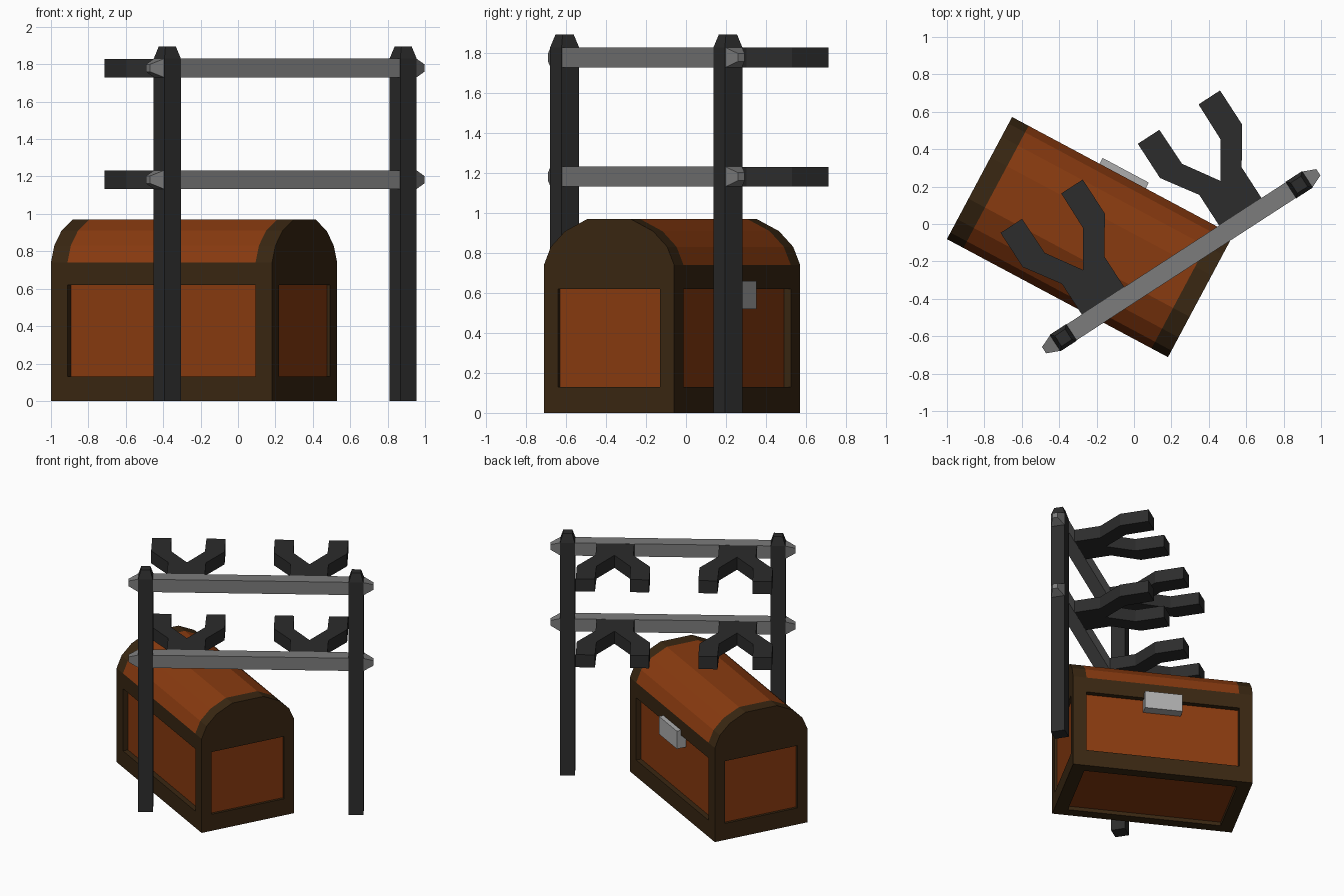
import bpy, bmesh, math
from mathutils import Matrix, Vector

if "Cube" in bpy.data.objects:
    bpy.data.objects.remove(bpy.data.objects["Cube"])


def material(name, rgb):
    m = bpy.data.materials.new(name)
    m.diffuse_color = (*rgb, 1)
    m.use_nodes = True
    m.node_tree.nodes["Principled BSDF"].inputs["Base Color"].default_value = m.diffuse_color
    return m


WOOD = material("orange_wood", (0.25, 0.043, 0.005))
TRIM = material("dark_brown_trim", (0.041, 0.020, 0.006))
IRON = material("black_iron", (0.025, 0.025, 0.025))
STEEL = material("grey_steel", (0.20, 0.20, 0.20))
LATCH = material("light_grey_metal", (0.42, 0.42, 0.42))

CHEST = Matrix.Translation((-0.235, -0.07, 0)) @ Matrix.Rotation(math.radians(-28.1), 4, 'Z')
RACK = Matrix.Translation((0.2525, -0.199, 0)) @ Matrix.Rotation(math.radians(32.97), 4, 'Z')


def finish(bm, name, mats, frame, fix_normals=True):
    bmesh.ops.remove_doubles(bm, verts=bm.verts, dist=0.0005)
    if fix_normals:
        bmesh.ops.recalc_face_normals(bm, faces=bm.faces)
    me = bpy.data.meshes.new(name)
    bm.to_mesh(me)
    bm.free()
    for m in mats:
        me.materials.append(m)
    ob = bpy.data.objects.new(name, me)
    ob.matrix_world = frame
    bpy.context.collection.objects.link(ob)
    return ob


def loft(name, rings, mat, frame):
    """Closed solid through rings of equal point count."""
    bm = bmesh.new()
    vs = [[bm.verts.new(p) for p in r] for r in rings]
    n = len(rings[0])
    for a, b in zip(vs, vs[1:]):
        for i in range(n):
            j = (i + 1) % n
            bm.faces.new((a[i], a[j], b[j], b[i]))
    bm.faces.new(vs[0][::-1])
    bm.faces.new(vs[-1])
    return finish(bm, name, [mat], frame)


def square(h):
    return [(-h, -h), (h, -h), (h, h), (-h, h)]


# ---- chest: framed walls with recessed panels, plus arched lid ----
HX, HY, WALL = 0.67, 0.37, 0.74
BAND = 0.10
bm = bmesh.new()


def framed_wall(o, u, v, w, h, side, low, high, depth):
    o, u, v = Vector(o), Vector(u), Vector(v)
    inward = v.cross(u) * depth

    def ring(x0, x1, y0, y1, d):
        return [bm.verts.new(o + u * x + v * y + d)
                for x, y in ((x0, y0), (x1, y0), (x1, y1), (x0, y1))]
    outer = ring(0, w, 0, h, inward * 0)
    inner = ring(side, w - side, low, h - high, inward * 0)
    deep = ring(side, w - side, low, h - high, inward)
    for a, b in ((outer, inner), (inner, deep)):
        for i in range(4):
            j = (i + 1) % 4
            bm.faces.new((a[i], a[j], b[j], b[i])).material_index = 1
    bm.faces.new(deep).material_index = 0


framed_wall((-HX, -HY, 0), (1, 0, 0), (0, 0, 1), 2 * HX, WALL, 0.10, 0.13, 0.12, 0.04)
framed_wall((HX, HY, 0), (-1, 0, 0), (0, 0, 1), 2 * HX, WALL, 0.10, 0.13, 0.12, 0.04)
framed_wall((HX, -HY, 0), (0, 1, 0), (0, 0, 1), 2 * HY, WALL, 0.08, 0.13, 0.12, 0.02)
framed_wall((-HX, HY, 0), (0, -1, 0), (0, 0, 1), 2 * HY, WALL, 0.08, 0.13, 0.12, 0.02)
framed_wall((-HX, HY, 0), (1, 0, 0), (0, -1, 0), 2 * HX, 2 * HY, 0.10, 0.08, 0.08, 0.03)

half = [(HY, WALL), (0.33, 0.832), (0.25, 0.91), (0.125, 0.97)]
arch = half + [(-y, z) for y, z in reversed(half)]
cuts = [-HX, -HX + BAND, HX - BAND, HX]
rings = [[bm.verts.new((x, y, z)) for y, z in arch] for x in cuts]
for k in range(3):
    for i in range(len(arch) - 1):
        f = bm.faces.new((rings[k][i], rings[k][i + 1], rings[k + 1][i + 1], rings[k + 1][i]))
        f.material_index = 0 if k == 1 else 1
for r in (rings[0], rings[-1]):
    bm.faces.new(r).material_index = 1
# join the split wall tops to the lid seams
bmesh.ops.remove_doubles(bm, verts=bm.verts, dist=0.0005)
finish(bm, "chest", [WOOD, TRIM], CHEST)

# latch on the chest's rear side
loft("latch", [[(x, y, z) for x, y in ((-0.14, 0.325), (0.14, 0.325), (0.14, 0.405), (-0.14, 0.405))]
               for z in (0.52, 0.66)], LATCH, CHEST)

# ---- rack: posts, rails, end spikes, forks ----
PX, R = 0.7515, 0.0525
for s, side in ((-1, "left"), (1, "right")):
    loft(side + "_post", [[(s * PX + x, y, z) for x, y in square(h)]
                          for h, z in ((R, 0), (R, 1.83), (0.033, 1.895))], IRON, RACK)

# fork outline, half mirrored about its centre line
fork_half = [(0.135, 0.04), (0.135, 0.245), (0.262, 0.435), (0.262, 0.653),
             (0.125, 0.653), (0.122, 0.435)]
fork = fork_half + [(0, 0.247)] + [(-x, y) for x, y in reversed(fork_half)]

for zc, level in ((1.183, "lower"), (1.78, "upper")):
    loft(level + "_rail", [[(x, y, zc + z) for y, z in square(0.05)]
                           for x in (-PX + R, PX - R)], STEEL, RACK)
    for s, side in ((-1, "left"), (1, "right")):
        loft(f"{level}_{side}_spike", [[(s * x, y, zc + z) for y, z in square(h)]
                                       for x, h in ((PX + R - 0.01, 0.05), (PX + R, 0.05),
                                                    (PX + R + 0.07, 0.02))], STEEL, RACK)
        cx = -0.0285 + s * 0.4375
        loft(f"{level}_{side}_fork", [[(cx + x, y, zc + z) for x, y in fork]
                                      for z in (-0.0495, 0.0495)], IRON, RACK)
